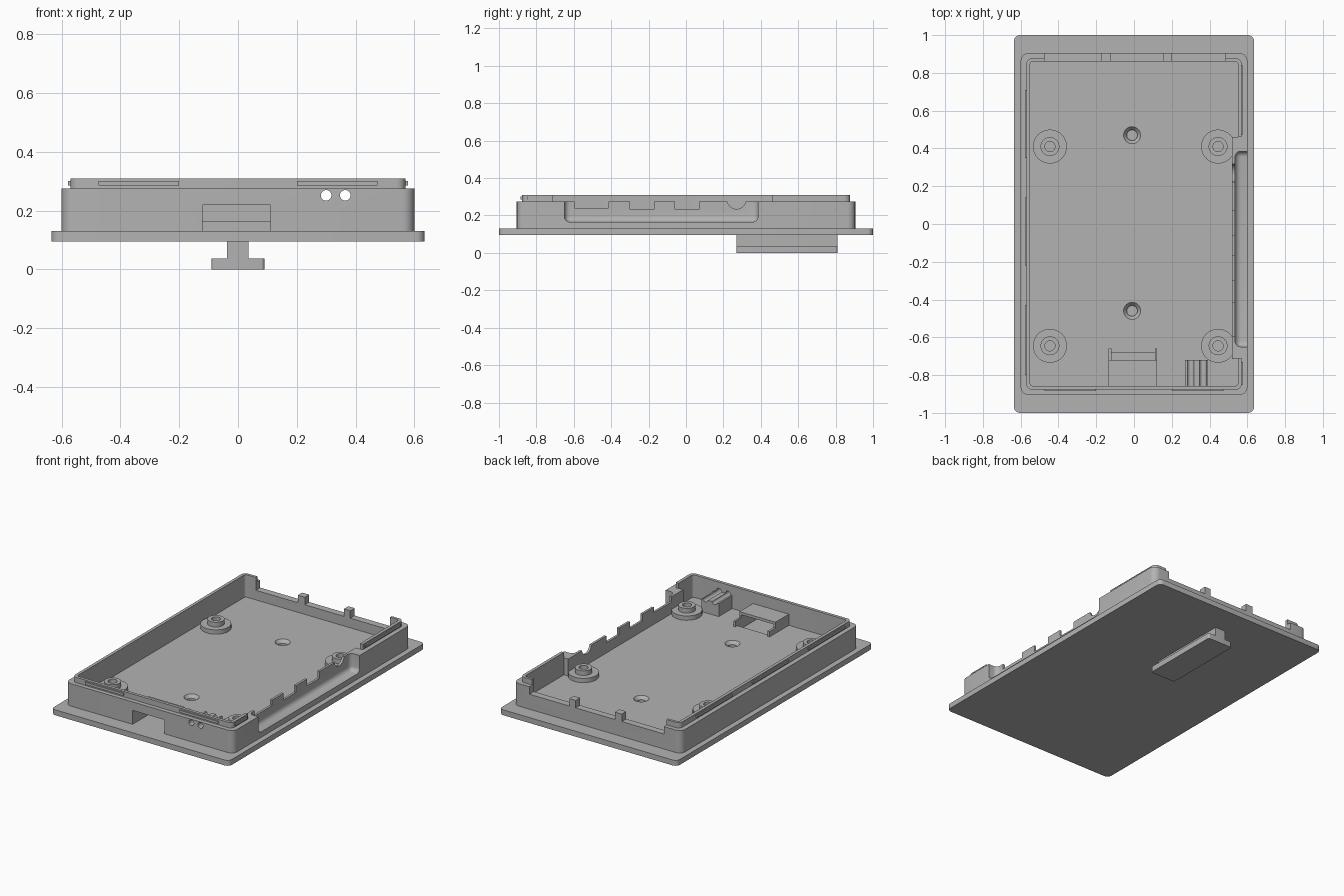
import bpy, bmesh
from mathutils import Matrix, Vector

if "Cube" in bpy.data.objects:
    bpy.data.objects.remove(bpy.data.objects["Cube"])

grey = bpy.data.materials.new("plain_grey")
grey.use_nodes = True
colour = (0.45, 0.45, 0.45, 1)
grey.diffuse_color = colour
grey.node_tree.nodes["Principled BSDF"].inputs["Base Color"].default_value = colour


def finish(name, bm):
    mesh = bpy.data.meshes.new(name)
    bm.to_mesh(mesh)
    bm.free()
    mesh.materials.append(grey)
    obj = bpy.data.objects.new(name, mesh)
    bpy.context.collection.objects.link(obj)
    return obj


def box(name, xs, ys, zs, radius=0, every_edge=False):
    """Box from ranges, with vertical (or all) edges rounded."""
    bm = bmesh.new()
    bmesh.ops.create_cube(bm, size=1)
    for v in bm.verts:
        v.co = Vector([r[0] if c < 0 else r[1] for c, r in zip(v.co, (xs, ys, zs))])
    if radius:
        edges = [e for e in bm.edges
                 if every_edge or abs(e.verts[0].co.z - e.verts[1].co.z) > 1e-4]
        bmesh.ops.bevel(bm, geom=edges, offset=radius, segments=5,
                        profile=0.5, affect="EDGES")
    return finish(name, bm)


def cylinder(name, center, r, depth, axis="Z", r_top=None):
    """Cylinder starting at center and running along +axis."""
    bm = bmesh.new()
    bmesh.ops.create_cone(bm, cap_ends=True, segments=32, radius1=r,
                          radius2=r if r_top is None else r_top, depth=depth)
    bmesh.ops.translate(bm, verts=bm.verts, vec=(0, 0, depth / 2))
    turn = {"Z": Matrix(), "X": Matrix.Rotation(1.570796, 4, "Y"),
            "Y": Matrix.Rotation(-1.570796, 4, "X")}[axis]
    bmesh.ops.transform(bm, verts=bm.verts, matrix=Matrix.Translation(center) @ turn)
    return finish(name, bm)


def combine(target, operation, *others):
    for other in others:
        mod = target.modifiers.new("combine", "BOOLEAN")
        mod.operation, mod.solver, mod.object = operation, "EXACT", other
        bpy.context.view_layer.objects.active = target
        bpy.ops.object.modifier_apply(modifier=mod.name)
        bpy.data.objects.remove(other)


def add(*others):
    combine(tray, "UNION", *others)


def cut(*others):
    combine(tray, "DIFFERENCE", *others)


BASE, FLOOR, RIM, LIP = 0.13, 0.165, 0.275, 0.31

# Wide flange plate and mounting rail beneath it
plate = box("base_plate", (-0.635, 0.635), (-1, 1), (0.095, BASE), 0.03)
rail = box("rail_flange", (-0.09, 0.09), (0.27, 0.81), (0, 0.037), 0.012)
stem = box("rail_stem", (-0.038, 0.035), (0.27, 0.81), (0.037, 0.095))

# Tray body with stepped lip and cavity
tray = box("tray", (-0.6, 0.6), (-0.905, 0.905), (BASE, RIM), 0.04)
add(box("lip", (-0.57, 0.57), (-0.877, 0.877), (0.2, LIP), 0.03))
cut(box("cavity", (-0.55, 0.55), (-0.857, 0.86), (FLOOR, 0.5), 0.015))

# Thickened side wall with the lip removed above it
add(box("side_pad", (0.52, 0.58), (-0.715, 0.46), (0.15, RIM)))
cut(box("lip_gap", (0.5, 0.7), (-0.71, 0.46), (RIM, 0.5)))

# Screw bosses
for x in (-0.445, 0.445):
    for y in (-0.645, 0.41):
        add(cylinder("boss_base", (x, y, 0.15), 0.09, 0.043),
            cylinder("boss_top", (x, y, 0.15), 0.05, 0.073))
        cut(cylinder("boss_hole", (x, y, 0.17), 0.027, 0.1))

# Side recess and port notches
cut(box("recess", (0.535, 0.75), (-0.65, 0.385), (FLOOR, 0.5), 0.03, True))
for y0, y1, z in ((-0.595, -0.415, 0.24), (-0.3, -0.17, 0.231), (-0.06, 0.07, 0.231)):
    cut(box("port_notch", (0.4, 0.7), (y0, y1), (z, 0.4), 0))
cut(cylinder("round_notch", (0.4, 0.27, 0.285), 0.05, 0.3, "X"))

# Back wall openings, leaving two low posts
cut(box("back_lip_gap", (-0.475, 0.485), (0.82, 1), (RIM, 0.5)))
for x0, x1 in ((-0.475, -0.175), (-0.125, 0.155), (0.2, 0.485)):
    cut(box("back_gap", (x0, x1), (0.82, 1), (0.227, 0.5)))

# Blind countersunk floor holes
for y in (-0.46, 0.47):
    cut(cylinder("floor_hole", (-0.01, y, 0.12), 0.028, 0.1),
        cylinder("countersink", (-0.01, y, 0.145), 0.028, 0.021, "Z", 0.046))

# Plug socket housing with a tunnel through the front wall
add(box("socket_housing", (-0.135, 0.122), (-0.87, -0.72), (0.15, 0.237)))
for x0, x1 in ((-0.135, -0.12), (0.11, 0.122)):
    add(box("socket_arm", (x0, x1), (-0.73, -0.66), (0.15, 0.2)))
cut(box("socket_tunnel", (-0.12, 0.11), (-1, -0.68), (0.12, 0.22)))

# Indicator light guide with two channels
add(box("light_guide", (0.27, 0.392), (-0.87, -0.72), (0.15, 0.25)))
for x in (0.3, 0.365):
    cut(cylinder("light_channel", (x, -1, 0.252), 0.018, 0.35, "Y"))

# Snap ridges around the lip
spans = [("x", -0.57, a, b) for a, b in ((-0.8, -0.43), (-0.22, 0.14), (0.35, 0.71))]
spans += [("x", 0.57, a, b) for a, b in ((-0.85, -0.73), (0.475, 0.84))]
spans += [("y", -0.877, a, b) for a, b in ((-0.475, -0.2), (0.2, 0.475))]
for axis, at, a, b in spans:
    out = 1 if at > 0 else -1
    across = sorted((at - out * 0.005, at + out * 0.008))
    ranges = (across, (a, b)) if axis == "x" else ((a, b), across)
    box("snap_ridge", *ranges, (0.285, 0.301), 0)

for obj in (tray, plate, rail):
    bpy.ops.object.select_all(action="DESELECT")
    obj.select_set(True)
    bpy.context.view_layer.objects.active = obj
    bpy.ops.object.shade_smooth_by_angle(angle=0.6)
